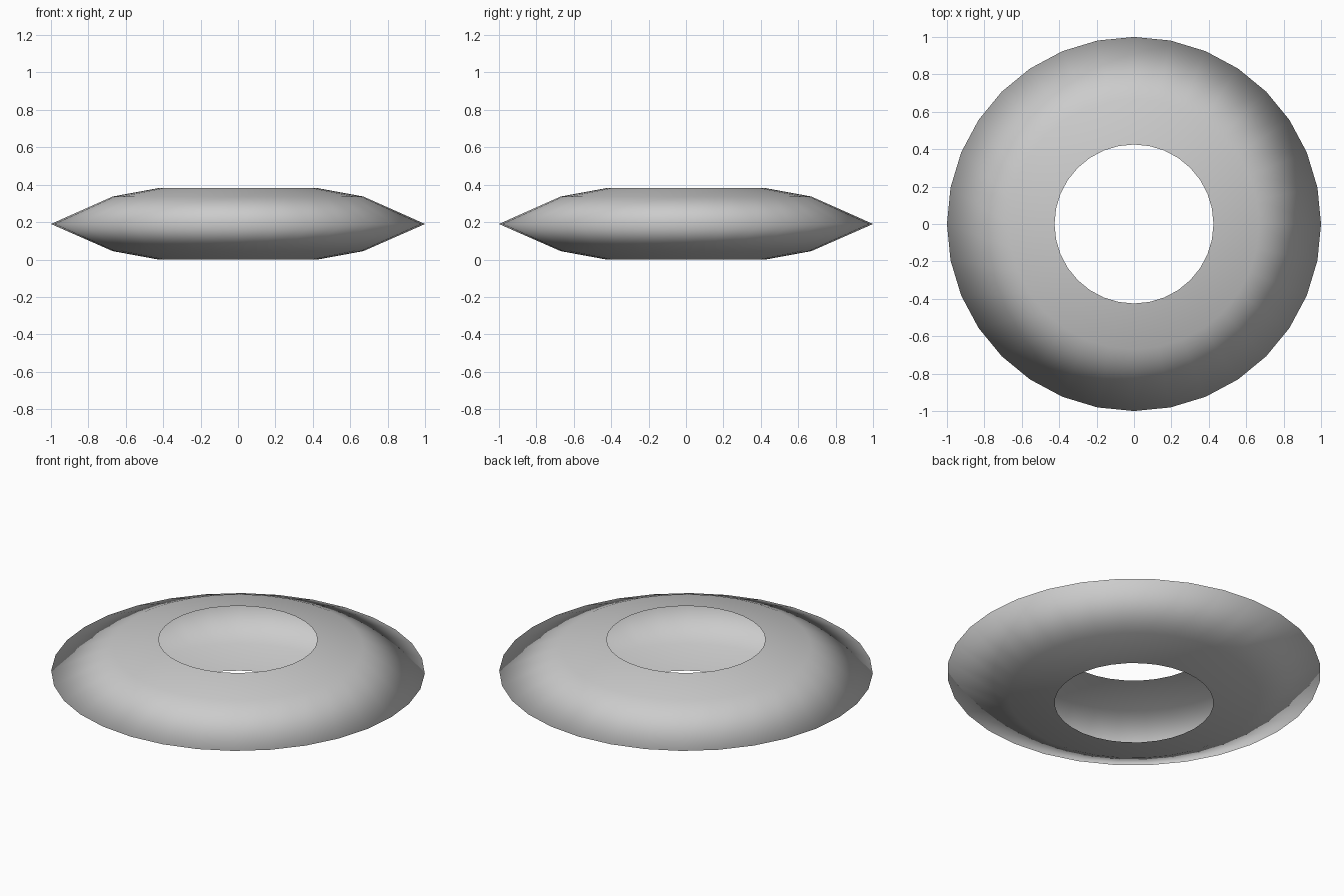
import bpy, bmesh, math

if "Cube" in bpy.data.objects:
    bpy.data.objects.remove(bpy.data.objects["Cube"])

SEGMENTS = 32
# Open profile (radius, height) from lower hole rim, out to the edge, back to the upper rim
PROFILE = [(0.425, 0.0), (0.67, 0.045), (1.0, 0.19), (0.67, 0.337), (0.425, 0.382)]

# Hollow ring shell: profile swept round the vertical axis, open at the central hole
bm = bmesh.new()
rings = []
for r, z in PROFILE:
    rings.append([bm.verts.new((r * math.cos(2 * math.pi * i / SEGMENTS),
                                r * math.sin(2 * math.pi * i / SEGMENTS), z))
                  for i in range(SEGMENTS)])
for low, high in zip(rings, rings[1:]):
    for i in range(SEGMENTS):
        j = (i + 1) % SEGMENTS
        face = bm.faces.new((low[i], low[j], high[j], high[i]))
        face.smooth = True

mesh = bpy.data.meshes.new("ring_shell")
bm.to_mesh(mesh)
bm.free()
shell = bpy.data.objects.new("ring_shell", mesh)
bpy.context.collection.objects.link(shell)
